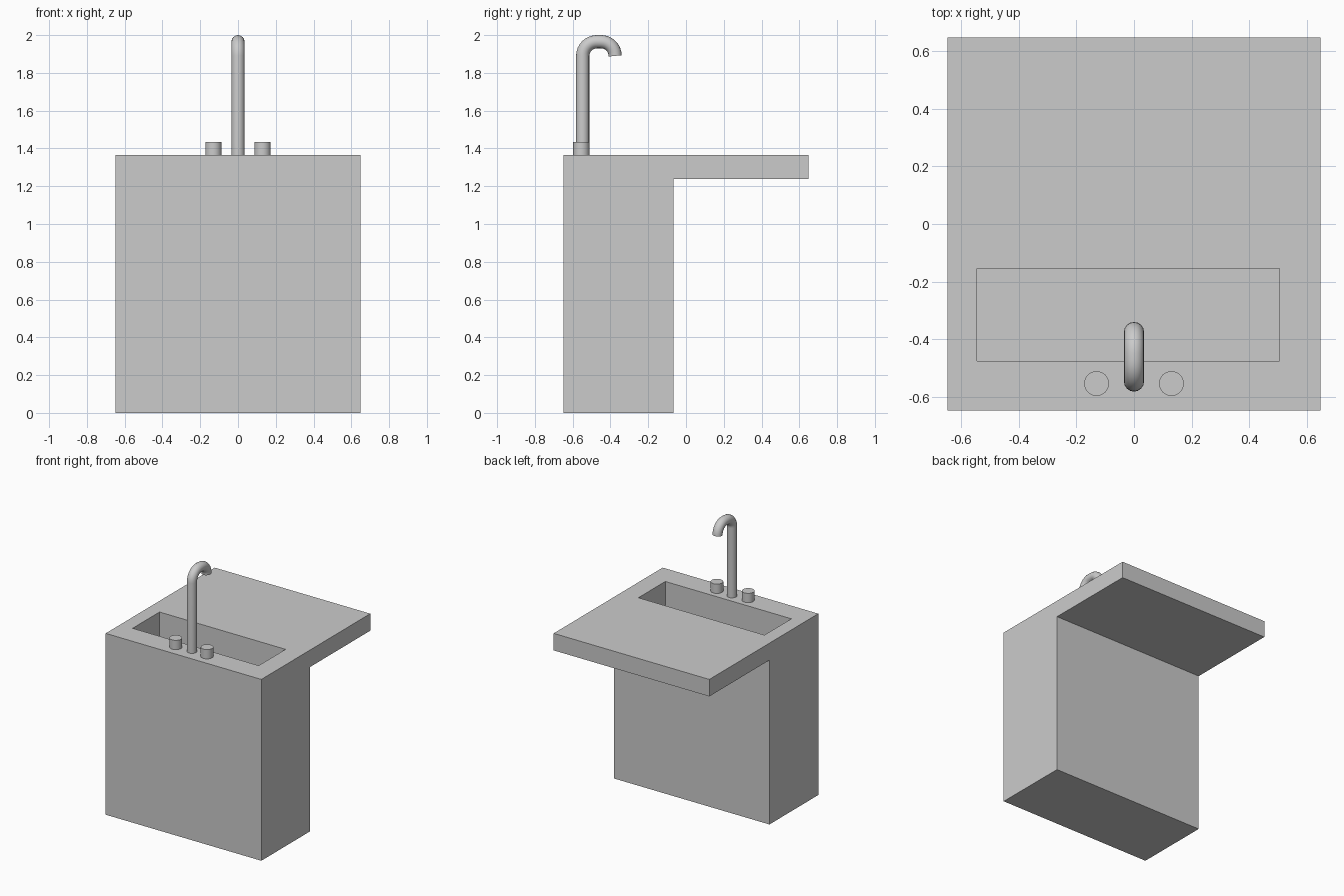
import bpy, bmesh, math

if "Cube" in bpy.data.objects:
    bpy.data.objects.remove(bpy.data.objects["Cube"])


def add_mesh(name, bm):
    bmesh.ops.recalc_face_normals(bm, faces=bm.faces)
    mesh = bpy.data.meshes.new(name)
    bm.to_mesh(mesh)
    bm.free()
    obj = bpy.data.objects.new(name, mesh)
    bpy.context.collection.objects.link(obj)
    return obj


def smooth(obj):
    bpy.ops.object.select_all(action='DESELECT')
    obj.select_set(True)
    bpy.context.view_layer.objects.active = obj
    bpy.ops.object.shade_smooth_by_angle(angle=math.radians(40))


TOP = 1.365

# Cabinet and overhanging counter: one L-shaped side profile extruded along x
profile = [(-0.648, 0), (-0.067, 0), (-0.067, 1.237), (0.648, 1.237),
           (0.648, TOP), (-0.648, TOP)]
bm = bmesh.new()
side = bm.faces.new([bm.verts.new((-0.648, y, z)) for y, z in profile])
ext = bmesh.ops.extrude_face_region(bm, geom=[side])
moved = [v for v in ext['geom'] if isinstance(v, bmesh.types.BMVert)]
bmesh.ops.translate(bm, verts=moved, vec=(1.296, 0, 0))
body = add_mesh("sink_cabinet", bm)

# Basin recess, slightly off centre
depth = 0.35
bm = bmesh.new()
bmesh.ops.create_cube(bm, size=1)
bmesh.ops.scale(bm, verts=bm.verts, vec=(1.05, 0.32, depth + 0.2))
bmesh.ops.translate(bm, verts=bm.verts, vec=(-0.02, -0.315, TOP + (0.2 - depth) / 2))
cutter = add_mesh("basin_cutter", bm)
cut = body.modifiers.new("basin", 'BOOLEAN')
cut.operation = 'DIFFERENCE'
cut.solver = 'EXACT'
cut.object = cutter
bpy.context.view_layer.objects.active = body
bpy.ops.object.modifier_apply(modifier=cut.name)
bpy.data.objects.remove(cutter)

# Tap spout: a straight riser and a hooked end
r, y0, y1, zc = 0.075, -0.547, -0.375, 1.89
path = [(y0, TOP - 0.01)]
for centre, start in ((y0 + r, 180), (y1 - r, 90)):
    for i in range(9):
        a = math.radians(start - 90 * i / 8)
        path.append((centre + r * math.cos(a), zc + r * math.sin(a)))
curve = bpy.data.curves.new("tap_spout", 'CURVE')
curve.dimensions = '3D'
curve.bevel_depth = 0.035
curve.bevel_resolution = 6
curve.use_fill_caps = True
spline = curve.splines.new('POLY')
spline.points.add(len(path) - 1)
for p, (y, z) in zip(spline.points, path):
    p.co = (0, y, z, 1)
spout = bpy.data.objects.new("tap_spout", curve)
bpy.context.collection.objects.link(spout)
bpy.ops.object.select_all(action='DESELECT')
spout.select_set(True)
bpy.context.view_layer.objects.active = spout
bpy.ops.object.convert(target='MESH')
smooth(bpy.context.view_layer.objects.active)

# Round tap handles on both sides of the spout
for name, sx in (("left_tap_handle", -1), ("right_tap_handle", 1)):
    bpy.ops.mesh.primitive_cylinder_add(vertices=32, radius=0.043, depth=0.08,
                                        location=(sx * 0.13, -0.554, TOP + 0.03))
    handle = bpy.context.object
    handle.name = name
    smooth(handle)
